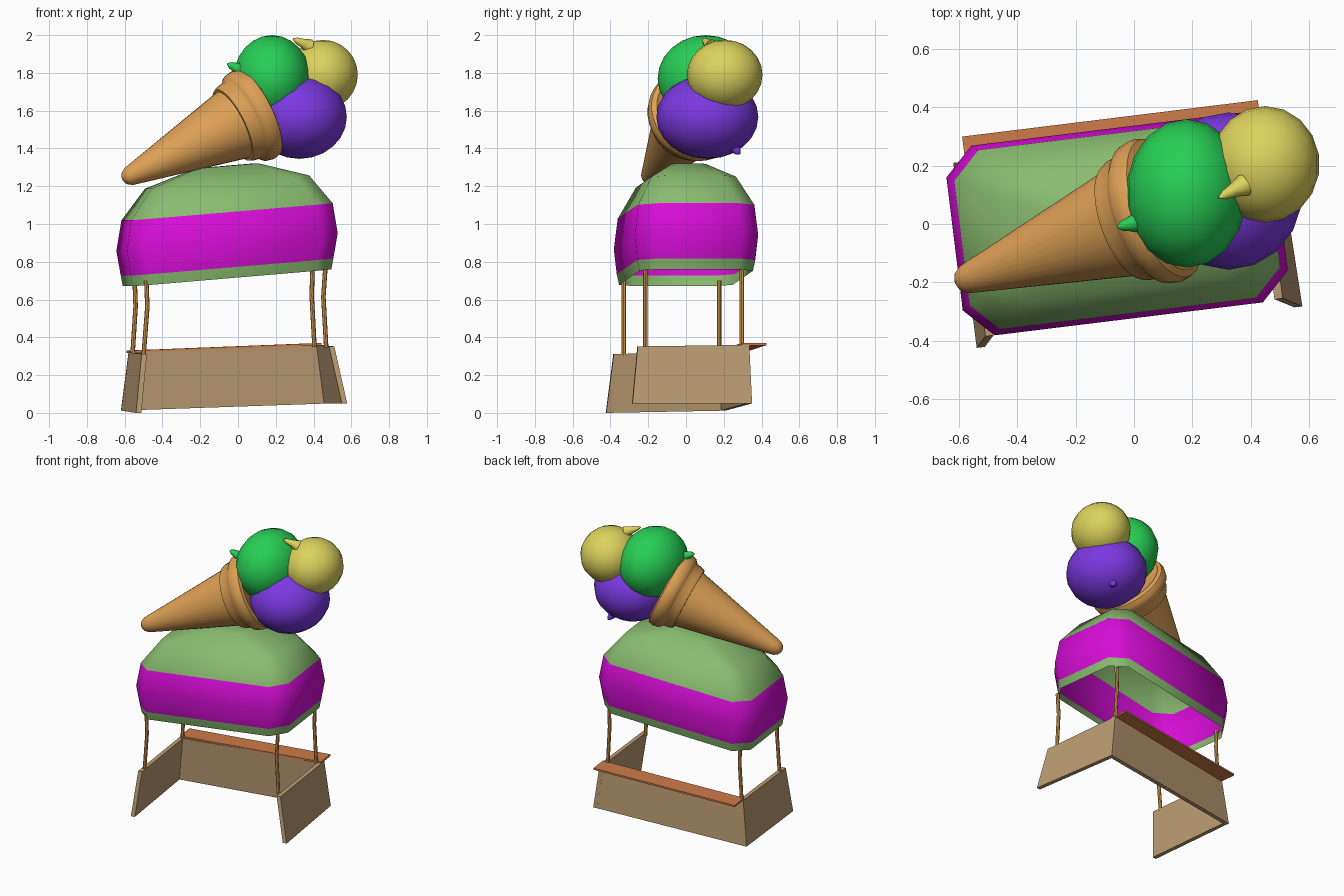
import bpy, bmesh, math
from mathutils import Vector

if "Cube" in bpy.data.objects:
    bpy.data.objects.remove(bpy.data.objects["Cube"])


def mat(name, rgb):
    m = bpy.data.materials.new(name)
    m.diffuse_color = (*rgb, 1)
    m.use_nodes = True
    m.node_tree.nodes["Principled BSDF"].inputs["Base Color"].default_value = m.diffuse_color
    return m


WOOD = mat("tan wood", (0.50, 0.33, 0.17))
COUNTER = mat("orange wood", (0.62, 0.20, 0.065))
WAFFLE = mat("waffle", (0.72, 0.35, 0.09))
SAGE = mat("sage green", (0.25, 0.50, 0.16))
MAGENTA = mat("magenta", (0.68, 0.004, 0.68))
GREEN = mat("bright green", (0.02, 0.62, 0.09))
YELLOW = mat("yellow", (0.72, 0.65, 0.11))
PURPLE = mat("purple", (0.20, 0.04, 0.75))


def finish(bm, name, mats, smooth=None):
    bmesh.ops.recalc_face_normals(bm, faces=bm.faces)
    me = bpy.data.meshes.new(name)
    bm.to_mesh(me)
    bm.free()
    ob = bpy.data.objects.new(name, me)
    bpy.context.collection.objects.link(ob)
    for m in mats:
        me.materials.append(m)
    if smooth:
        bpy.ops.object.select_all(action='DESELECT')
        ob.select_set(True)
        bpy.context.view_layer.objects.active = ob
        bpy.ops.object.shade_smooth_by_angle(angle=math.radians(smooth))
    return ob


def loft(bm, rings):
    """Join rings of points; returns the faces row by row."""
    vs = [[bm.verts.new(p) for p in r] for r in rings]
    n = len(vs[0])
    return vs, [[bm.faces.new((a[i], a[(i + 1) % n], b[(i + 1) % n], b[i]))
                 for i in range(n)] for a, b in zip(vs, vs[1:])]


def slab(name, quad, offset, m):
    bm = bmesh.new()
    vs, _ = loft(bm, [quad, [Vector(p) + Vector(offset) for p in quad]])
    bm.faces.new(vs[0])
    bm.faces.new(vs[1])
    return finish(bm, name, [m])


def frame(p, q):
    """Unit axis p->q and two perpendicular vectors."""
    d = (Vector(q) - Vector(p)).normalized()
    a = d.orthogonal().normalized()
    return d, a, d.cross(a)


def lathe(name, p, q, profile, m, seg, smooth=40):
    """Revolve (distance, radius) points about the line p->q."""
    d, a, b = frame(p, q)
    ang = [2 * math.pi * i / seg for i in range(seg)]
    bm = bmesh.new()
    vs, _ = loft(bm, [[Vector(p) + d * t + (a * math.cos(w) + b * math.sin(w)) * r
                       for w in ang] for t, r in profile])
    bm.faces.new(vs[0])
    bm.faces.new(vs[-1])
    return finish(bm, name, [m], smooth)


# Stall walls, leaning inwards and open on one side (bottom, top corners)
LB = (-0.62, 0.21, 0.012), (-0.58, 0.19, 0.32)
RB = (0.48, 0.35, 0.05), (0.44, 0.335, 0.36)
LF = (-0.54, -0.425, 0.0), (-0.51, -0.385, 0.312)
RF = (0.578, -0.283, 0.05), (0.51, -0.255, 0.352)
for name, A, B, off in (("left_wall", LB, LF, (0.028, 0.003, 0)),
                        ("right_wall", RB, RF, (-0.028, -0.003, 0)),
                        ("serving_wall", LB, RB, (0.003, -0.028, 0))):
    slab(name, [A[0], B[0], B[1], A[1]], off, WOOD)

# Counter board overhanging the serving wall
slab("counter", [(-0.59, 0.30, 0.318), (0.425, 0.425, 0.358),
                 (0.441, 0.297, 0.358), (-0.574, 0.172, 0.318)], (0, 0, 0.012), COUNTER)

# Slightly crooked poles: x at bottom / bend / top, y, z bottom, z top
for name, xs, y, z0, z1 in (
        ("left_front_pole", (-0.50, -0.48, -0.485), -0.33, 0.30, 0.70),
        ("left_back_pole", (-0.558, -0.542, -0.547), 0.175, 0.315, 0.70),
        ("right_front_pole", (0.467, 0.452, 0.462), -0.215, 0.345, 0.76),
        ("right_back_pole", (0.405, 0.39, 0.395), 0.295, 0.35, 0.77)):
    zs = (z0, z0 + (z1 - z0) * 0.65, z1)
    bm = bmesh.new()
    vs, _ = loft(bm, [[(x + 0.012 * math.cos(k * math.pi / 4),
                        y + 0.012 * math.sin(k * math.pi / 4), z) for k in range(8)]
                      for x, z in zip(xs, zs)])
    bm.faces.new(vs[0])
    bm.faces.new(vs[-1])
    finish(bm, name, [WAFFLE], 40)

# Canopy: open shell of chamfered rings (height, half length, half width, chamfer)
RINGS = [(0.715, 0.53, 0.303, 0.09), (0.772, 0.54, 0.315, 0.095),
         (0.905, 0.562, 0.328, 0.098), (1.065, 0.537, 0.31, 0.095),
         (1.222, 0.42, 0.225, 0.08), (1.308, 0.16, 0.09, 0.04)]
C, S = math.cos(math.radians(7)), math.sin(math.radians(7))


def canopy_ring(z, L, W, c):
    q = [(L, W - c), (L - c, W), (c - L, W), (-L, W - c),
         (-L, c - W), (c - L, -W), (L - c, -W), (L, c - W)]
    pts = []
    for u, v in q:
        x, y = u * C - v * S, u * S + v * C
        pts.append((x - 0.058, y, z + 0.084 * u))
    return pts


bm = bmesh.new()
vs, rows = loft(bm, [canopy_ring(*r) for r in RINGS])
bm.faces.new(vs[-1])
for row in rows[1:3]:
    for f in row:
        f.material_index = 1
finish(bm, "canopy", [SAGE, MAGENTA], 62)

# Waffle cone lying on the canopy, with a two-step lip
TIP, RIM = (-0.565, -0.185, 1.258), (0.09, 0.05, 1.582)
lathe("waffle_cone", TIP, RIM,
      [(-0.052, 0.012), (-0.04, 0.034), (-0.015, 0.05), (0.02, 0.058), (0.63, 0.193),
       (0.63, 0.208), (0.65, 0.218), (0.69, 0.224), (0.70, 0.235), (0.715, 0.25),
       (0.755, 0.258), (0.785, 0.25), (0.795, 0.225), (0.78, 0.20)], WAFFLE, 32)


# Scoops, each with a small pointed drip
def scoop(name, center, radii, drip_base, drip_tip, r, m):
    bm = bmesh.new()
    bmesh.ops.create_uvsphere(bm, u_segments=18, v_segments=12, radius=1)
    bmesh.ops.scale(bm, vec=radii, verts=bm.verts)
    bmesh.ops.translate(bm, vec=center, verts=bm.verts)
    finish(bm, name, [m], 60)
    h = (Vector(drip_tip) - Vector(drip_base)).length
    lathe(name + "_drip", drip_base, drip_tip,
          [(0, r), (h * 0.45, r * 0.6), (h * 0.8, r * 0.4), (h, 0.004)], m, 8, 60)


scoop("green_scoop", (0.18, 0.105, 1.77), (0.207, 0.255, 0.23),
      (0.03, 0.01, 1.81), (-0.057, -0.01, 1.848), 0.045, GREEN)
scoop("yellow_scoop", (0.45, 0.205, 1.79), (0.187, 0.2, 0.185),
      (0.38, 0.135, 1.94), (0.292, 0.09, 1.98), 0.04, YELLOW)
scoop("purple_scoop", (0.325, 0.113, 1.567), (0.255, 0.27, 0.222),
      (0.38, 0.24, 1.42), (0.41, 0.285, 1.37), 0.045, PURPLE)
